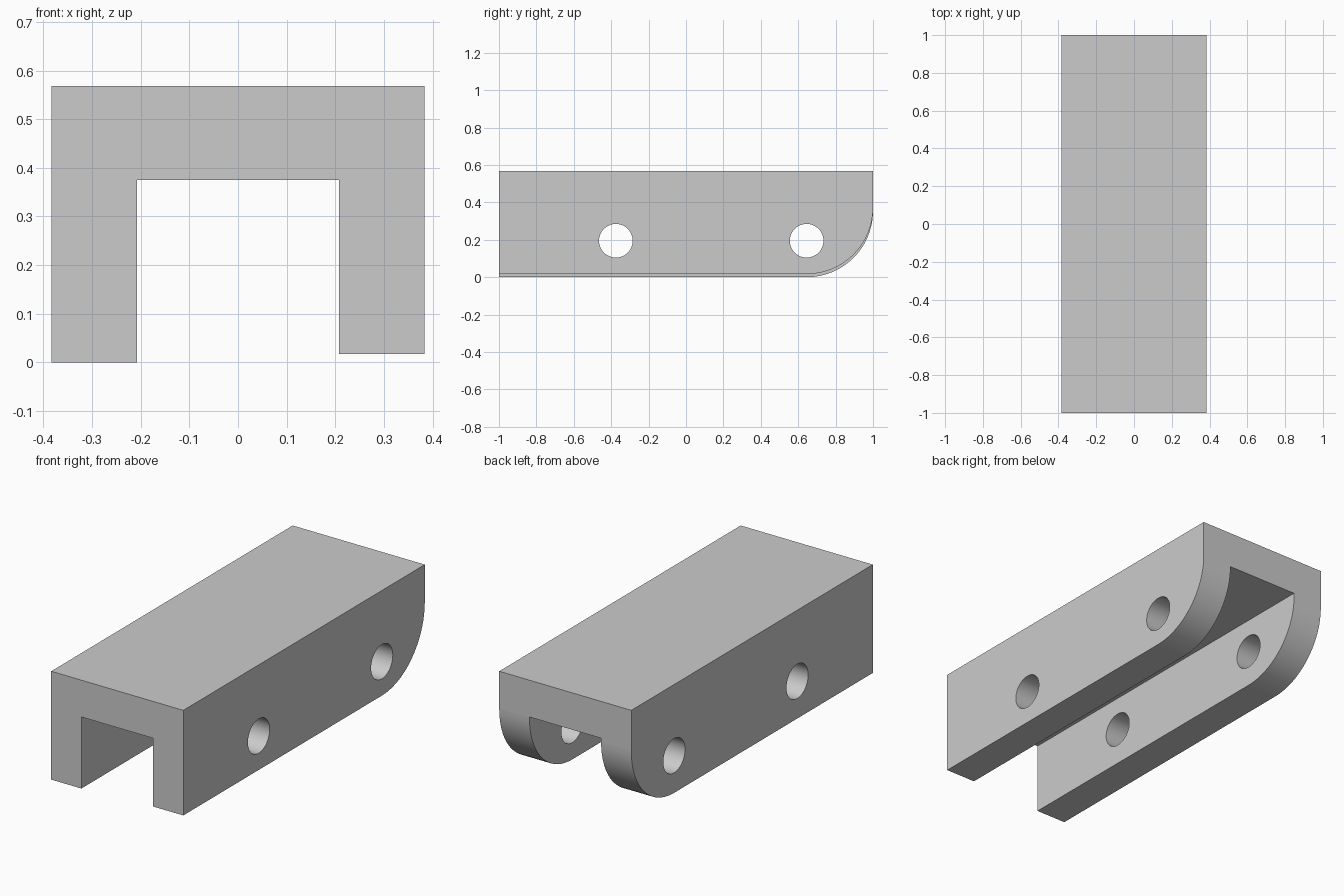
import bpy
import bmesh
from math import sin, cos, pi
from mathutils import Vector

cube = bpy.data.objects.get("Cube")
if cube:
    bpy.data.objects.remove(cube, do_unlink=True)

HALF_WIDTH, HALF_LENGTH, HEIGHT = 0.383, 1.0, 0.568
INNER, ROOF_Z = 0.208, 0.375
SHORT_LEG_Z = 0.017
RADIUS = 0.355
HOLE_Z, HOLE_RADIUS = 0.195, 0.09

grey = bpy.data.materials.new("light grey")
grey.use_nodes = True
grey.diffuse_color = (0.6, 0.6, 0.6, 1)
grey.node_tree.nodes["Principled BSDF"].inputs["Base Color"].default_value = (0.6, 0.6, 0.6, 1)


def prism(name, points, sweep):
    """Solid made by sweeping a closed outline along a vector."""
    bm = bmesh.new()
    face = bm.faces.new([bm.verts.new(p) for p in points])
    result = bmesh.ops.extrude_face_region(bm, geom=[face])
    moved = [v for v in result["geom"] if isinstance(v, bmesh.types.BMVert)]
    bmesh.ops.translate(bm, verts=moved, vec=Vector(sweep))
    bmesh.ops.recalc_face_normals(bm, faces=bm.faces)
    mesh = bpy.data.meshes.new(name)
    bm.to_mesh(mesh)
    bm.free()
    mesh.materials.append(grey)
    obj = bpy.data.objects.new(name, mesh)
    bpy.context.collection.objects.link(obj)
    return obj


def corner_cutter(name, x, z):
    """Removes the lower back corner of one leg, leaving a quarter round."""
    cy = HALF_LENGTH - RADIUS
    arc = [(x, cy + RADIUS * sin(a), z + RADIUS * (1 - cos(a)))
           for a in (i / 24 * pi / 2 for i in range(25))]
    far = HALF_LENGTH + 0.1
    outline = arc + [(x, far, z + RADIUS), (x, far, z - 0.1), (x, cy, z - 0.1)]
    return prism(name, outline, (0.5, 0, 0))


def hole_cutter(name, y):
    ring = [(-0.5, y + HOLE_RADIUS * cos(a), HOLE_Z + HOLE_RADIUS * sin(a))
            for a in (i / 48 * 2 * pi for i in range(48))]
    return prism(name, ring, (1, 0, 0))


# Channel section with one slightly shorter leg
section = [(-HALF_WIDTH, 0), (-HALF_WIDTH, HEIGHT), (HALF_WIDTH, HEIGHT),
           (HALF_WIDTH, SHORT_LEG_Z), (INNER, SHORT_LEG_Z), (INNER, ROOF_Z),
           (-INNER, ROOF_Z), (-INNER, 0)]
body = prism("channel_bracket", [(x, -HALF_LENGTH, z) for x, z in section],
             (0, 2 * HALF_LENGTH, 0))

# Rounded leg ends and cross holes
cutters = [corner_cutter("right_leg_cutter", -0.5, 0),
           corner_cutter("left_leg_cutter", 0, SHORT_LEG_Z),
           hole_cutter("front_hole_cutter", -0.375),
           hole_cutter("back_hole_cutter", 0.645)]
for cutter in cutters:
    cutter.hide_render = True
    mod = body.modifiers.new(cutter.name, "BOOLEAN")
    mod.operation = "DIFFERENCE"
    mod.solver = "EXACT"
    mod.object = cutter

bpy.context.view_layer.update()
graph = bpy.context.evaluated_depsgraph_get()
finished = bpy.data.meshes.new_from_object(body.evaluated_get(graph))
body.modifiers.clear()
body.data = finished
for cutter in cutters:
    bpy.data.objects.remove(cutter, do_unlink=True)

# Smooth the curved faces only, keeping the flat sides crisp
for face in body.data.polygons:
    face.use_smooth = max(abs(c) for c in face.normal) < 0.9999

bpy.context.view_layer.objects.active = body
body.select_set(True)
bm = bmesh.new()
bm.from_mesh(body.data)
for edge in bm.edges:
    edge.smooth = edge.calc_face_angle(0) < pi / 6
bm.to_mesh(body.data)
bm.free()
